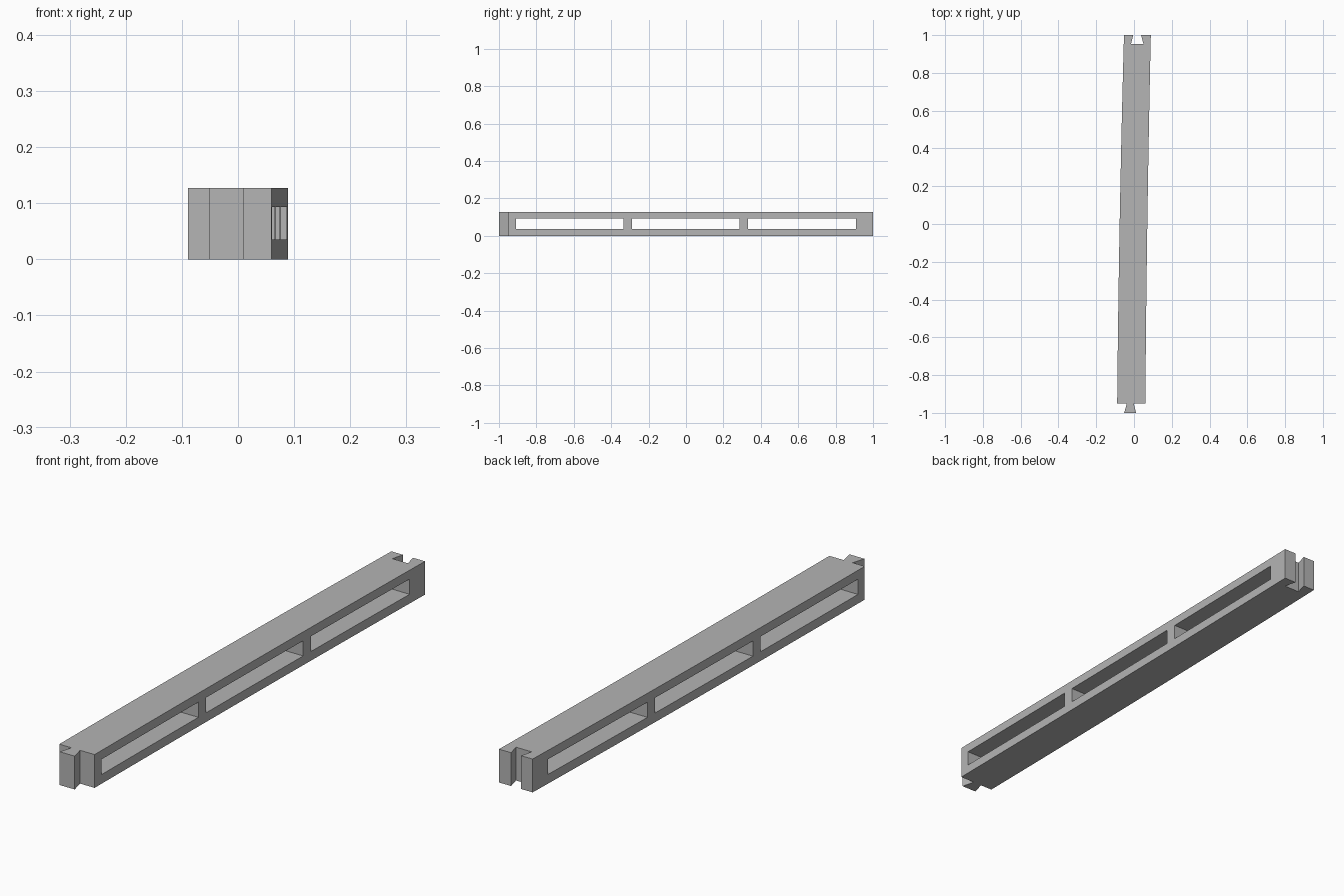
import bpy
import bmesh

old = bpy.data.objects.get("Cube")
if old:
    bpy.data.objects.remove(old, do_unlink=True)

HEIGHT = 0.127
FRONT, BACK, STEPS = -0.95, 1.0, 12

grey = bpy.data.materials.new("plain grey")
grey.use_nodes = True
colour = (0.46, 0.46, 0.46, 1)
grey.diffuse_color = colour
grey.node_tree.nodes["Principled BSDF"].inputs["Base Color"].default_value = colour


def prism(name, outline, z0, z1):
    """Extrude a flat outline between two heights."""
    bm = bmesh.new()
    face = bm.faces.new([bm.verts.new((x, y, z0)) for x, y in outline])
    new = bmesh.ops.extrude_face_region(bm, geom=[face])["geom"]
    verts = [v for v in new if isinstance(v, bmesh.types.BMVert)]
    bmesh.ops.translate(bm, verts=verts, vec=(0, 0, z1 - z0))
    bmesh.ops.recalc_face_normals(bm, faces=bm.faces)
    mesh = bpy.data.meshes.new(name)
    bm.to_mesh(mesh)
    bm.free()
    mesh.materials.append(grey)
    obj = bpy.data.objects.new(name, mesh)
    bpy.context.collection.objects.link(obj)
    return obj


def wall(x0, x1):
    """Gently bowed long side, front to back."""
    points = []
    for i in range(STEPS + 1):
        t = i / STEPS
        bow = 0.5 * t + 0.5 * t * t
        points.append((x0 + (x1 - x0) * bow, FRONT + (BACK - FRONT) * t))
    return points


# Beam outline with a dovetail tongue in front and a matching socket behind
tongue = [(-0.038, FRONT), (-0.052, -1), (0.011, -1), (-0.001, FRONT)]
socket = [(0.038, BACK), (0.05, 0.953), (-0.016, 0.953), (-0.004, BACK)]
outline = tongue + wall(0.06, 0.089) + socket + wall(-0.089, -0.053)[::-1]
beam = prism("beam", outline, 0, HEIGHT)

# Three long windows right through the sides
for i, (y0, y1) in enumerate([(-0.91, -0.333), (-0.288, 0.286), (0.331, 0.91)]):
    box = [(-0.2, y0), (0.2, y0), (0.2, y1), (-0.2, y1)]
    cutter = prism(f"window_cutter_{i + 1}", box, 0.035, 0.093)
    cutter.hide_render = True
    cutter.hide_viewport = True
    cutter.display_type = 'WIRE'
    cut = beam.modifiers.new(f"window_{i + 1}", 'BOOLEAN')
    cut.operation = 'DIFFERENCE'
    cut.solver = 'EXACT'
    cut.object = cutter
